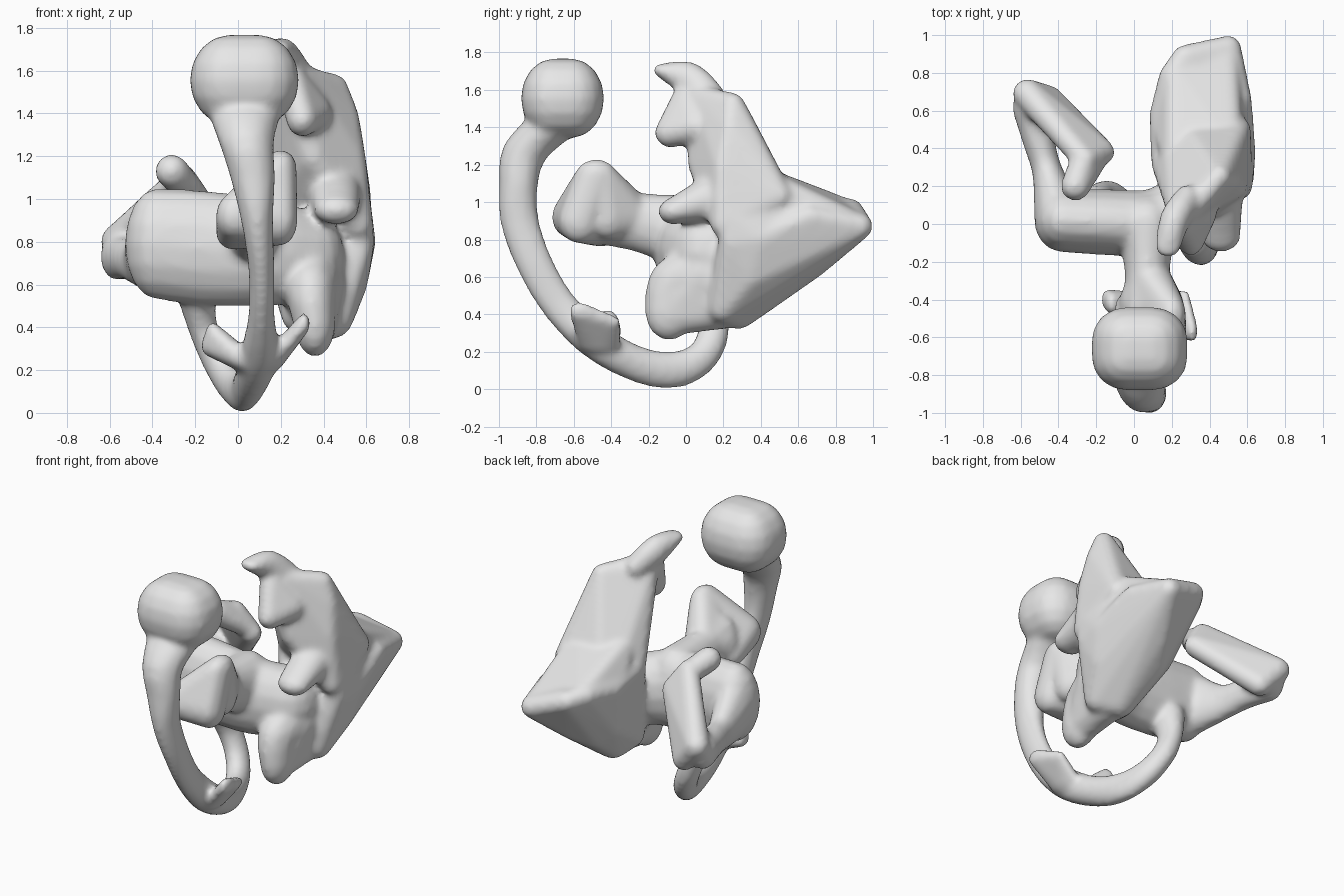
import bpy, bmesh, math

body = bmesh.new()


def full(e):
    """Expand x, y, z, r to x, y, z, rx, ry, rz."""
    return e if len(e) == 6 else e[:3] + (e[3],) * 3


def ellipsoid_points(e):
    """Surface points of an ellipsoid."""
    x, y, z, rx, ry, rz = full(e)
    pts = []
    for i in range(9):
        a = math.pi * i / 8
        for j in range(16 if 0 < i < 8 else 1):
            b = math.tau * j / 16
            pts.append((x + rx * math.sin(a) * math.cos(b),
                        y + ry * math.sin(a) * math.sin(b),
                        z + rz * math.cos(a)))
    return pts


def hull(*ellipsoids):
    """Rounded solid stretched around all the ellipsoids."""
    bm = bmesh.new()
    for e in ellipsoids:
        for p in ellipsoid_points(e):
            bm.verts.new(p)
    bmesh.ops.convex_hull(bm, input=bm.verts[:])
    bmesh.ops.delete(bm, geom=[v for v in bm.verts if not v.link_faces], context='VERTS')
    bmesh.ops.recalc_face_normals(bm, faces=bm.faces[:])
    tmp = bpy.data.meshes.new("part")
    bm.to_mesh(tmp)
    bm.free()
    body.from_mesh(tmp)
    bpy.data.meshes.remove(tmp)


def chain(*ellipsoids, steps=3):
    """Limb running smoothly through the ellipsoids in order."""
    k = [full(e) for e in ellipsoids]
    k = [k[0]] + k + [k[-1]]
    path = []
    for p, a, b, n in zip(k, k[1:], k[2:], k[3:]):
        for s in range(steps):
            t = s / steps
            path.append(tuple(
                .5 * (2 * a[i] + (b[i] - p[i]) * t
                      + (2 * p[i] - 5 * a[i] + 4 * b[i] - n[i]) * t ** 2
                      + (3 * a[i] - p[i] - 3 * b[i] + n[i]) * t ** 3)
                for i in range(6)))
    path.append(k[-1])
    for a, b in zip(path, path[1:]):
        hull(a, b)


# Rounded knob on top of the curling arm
hull(*[(.03 + sx * .07, -.66 + sy * .05, 1.555, .185, .172, .212)
       for sx in (-1, 1) for sy in (-1, 1)])

# Curling arm, from the knob down and round to the trunk
chain((.03, -.70, 1.43, .18, .14, .10), (.04, -.86, 1.27, .13, .125, .09),
      (.07, -.895, 1.10, .105, .105, .10), (.09, -.89, .90, .075, .105, .10),
      (.11, -.81, .67, .062, .10, .09), (.11, -.68, .45, .062, .10, .09),
      (.10, -.50, .27, .09, .10, .10), (.06, -.30, .15, .08, .10, .095),
      (.02, -.10, .10, .065, .10, .10), (-.04, .06, .15, .07, .09, .09),
      (-.11, .14, .27, .07, .085, .08), (-.17, .14, .42, .07, .09, .08),
      (-.20, .08, .60, .10, .12, .10))

# Small fins on the arm
hull((.16, -.46, .24, .05, .12, .05), (.27, -.40, .36, .03, .055, .035),
     (.31, -.57, .42, .03, .06, .05))
hull((.03, -.46, .24, .06, .10, .05), (-.12, -.42, .38, .03, .06, .05),
     (-.14, -.40, .31, .035, .06, .045))

# Trunk lying across x
chain((-.38, .02, .79, .15, .17, .26), (-.15, .01, .77, .15, .175, .27),
      (.12, .01, .75, .15, .18, .25), (.32, .12, .73, .18, .20, .22))

# Neck and snout
chain((.07, -.45, .93, .13, .10, .16), (.07, -.25, .89, .12, .10, .16),
      (.07, 0, .84, .16, .16, .20))
hull((.20, -.48, 1.15, .075, .11, .08), (.20, -.57, .90, .08, .11, .12),
     (-.02, -.62, .92, .085, .10, .11), (-.02, -.45, .84, .085, .10, .08))
hull((.19, -.45, 1.13, .08, .09, .08), (.18, -.42, .92, .08, .1, .12),
     (.0, -.42, .90, .08, .1, .12), (.08, -.26, .93, .11, .06, .12))

# Rear handle: leg, slanted slab and tip
chain((-.40, .06, .78, .13, .13, .22), (-.46, .28, .71, .08, .09, .12),
      (-.51, .46, .72, .085, .10, .10), (-.565, .62, .73, .08, .10, .11))
hull((-.26, .34, 1.10, .065), (-.17, .38, .96, .07), (-.45, .66, .67, .075),
     (-.565, .69, .80, .08))
hull((-.27, .33, 1.09, .07), (-.18, .37, .99, .06), (-.31, .20, 1.13, .08))

# Wing, upper slab
hull((.24, .06, 1.53, .065), (.30, .08, 1.56, .065), (.45, .25, 1.52, .065),
     (.35, .09, 1.20, .08), (.50, .24, 1.39, .065), (.53, .20, 1.20, .065),
     (.51, .38, 1.14, .07), (.22, .34, 1.14, .07), (.16, .32, 1.0, .07),
     (.56, .20, .88, .07), (.55, .50, 1.03, .07), (.30, .48, 1.07, .06))

# Wing, lower wedge reaching back
hull((.16, .32, 1.0, .07), (.15, .58, .95, .07), (.20, .78, .97, .07),
     (.27, .88, .95, .07), (.50, .93, .87, .07), (.56, .66, .92, .065),
     (.57, .40, .80, .075), (.57, .24, .78, .065), (.45, .20, .44, .09),
     (.52, .34, .60, .085), (.29, .18, .46, .09), (.35, .28, .42, .10),
     (.30, .55, .59, .08), (.38, .69, .67, .07), (.22, .50, .66, .08))

# Wing, slope joining the slab and the wedge
hull((.22, .34, 1.14, .07), (.51, .38, 1.13, .07), (.55, .22, .95, .075),
     (.57, .24, .78, .065), (.57, .40, .80, .075), (.22, .80, .97, .07),
     (.49, .90, .88, .07), (.16, .52, .97, .07), (.30, .46, 1.09, .06))

# Lobe and foot on the front of the wing
chain((.45, .16, 1.03, .13, .11, .13), (.46, -.07, .95, .105, .08, .07))
chain((.35, .12, .60, .15, .16, .22), (.34, -.05, .57, .12, .15, .14),
      (.36, -.09, .41, .095, .13, .15))
hull((.36, -.05, .42, .095, .12, .13), (.37, .20, .44, .11, .10, .12),
     (.36, .10, .62, .14))

# Crest and forward hook at the top of the wing
hull((.25, .01, 1.55, .075, .09, .08), (.30, -.08, 1.37, .075, .09, .08),
     (.37, .06, 1.40, .07, .09, .08), (.30, .10, 1.52, .07))
chain((.28, .11, 1.57, .075, .10, .08), (.215, .02, 1.655, .08, .09, .095),
      (.18, -.12, 1.705, .07, .06, .038))

# One fused, softened surface
mesh = bpy.data.meshes.new("twisted_sculpture")
body.to_mesh(mesh)
body.free()
obj = bpy.data.objects.new("twisted_sculpture", mesh)
bpy.context.collection.objects.link(obj)

grey = bpy.data.materials.new("plain grey")
grey.diffuse_color = (.8, .8, .8, 1)
mesh.materials.append(grey)

remesh = obj.modifiers.new("fuse", 'REMESH')
remesh.mode = 'VOXEL'
remesh.voxel_size = .018
remesh.use_smooth_shade = True
soften = obj.modifiers.new("soften", 'SMOOTH')
soften.factor = .5
soften.iterations = 10
